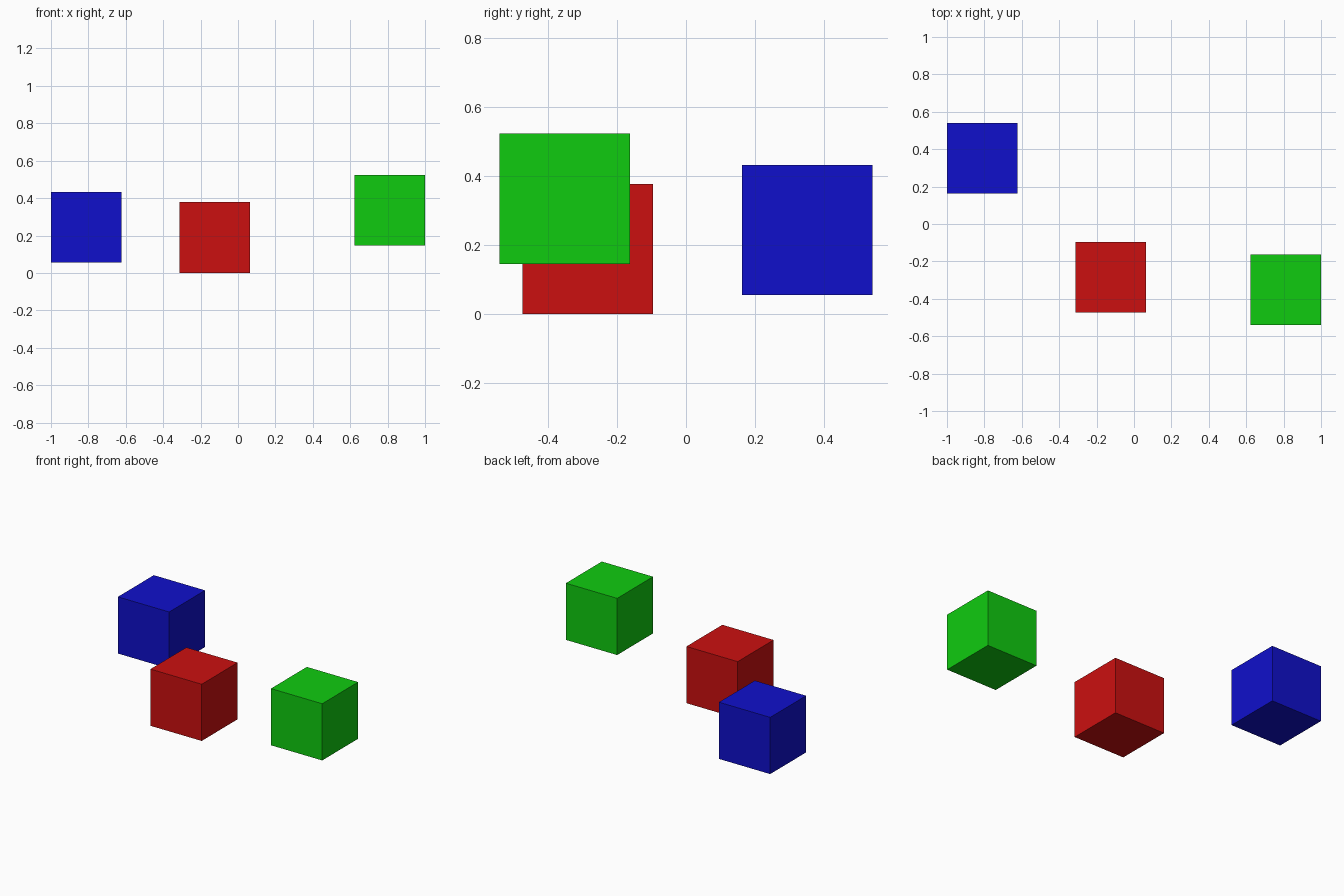
import bpy

if "Cube" in bpy.data.objects:
    bpy.data.objects.remove(bpy.data.objects["Cube"])

SIZE = 0.378


def cube(name, center, color):
    bpy.ops.mesh.primitive_cube_add(size=SIZE, location=center)
    obj = bpy.context.object
    obj.name = name
    mat = bpy.data.materials.new(name + "_paint")
    mat.diffuse_color = (*color, 1.0)
    mat.use_nodes = True
    mat.node_tree.nodes["Principled BSDF"].inputs["Base Color"].default_value = mat.diffuse_color
    obj.data.materials.append(mat)


# Three equal cubes floating at different heights
cube("red_cube", (-0.125, -0.285, SIZE / 2), (0.6, 0.005, 0.005))
cube("green_cube", (0.811, -0.352, 0.335), (0.005, 0.6, 0.005))
cube("blue_cube", (-0.811, 0.352, 0.244), (0.005, 0.005, 0.6))
